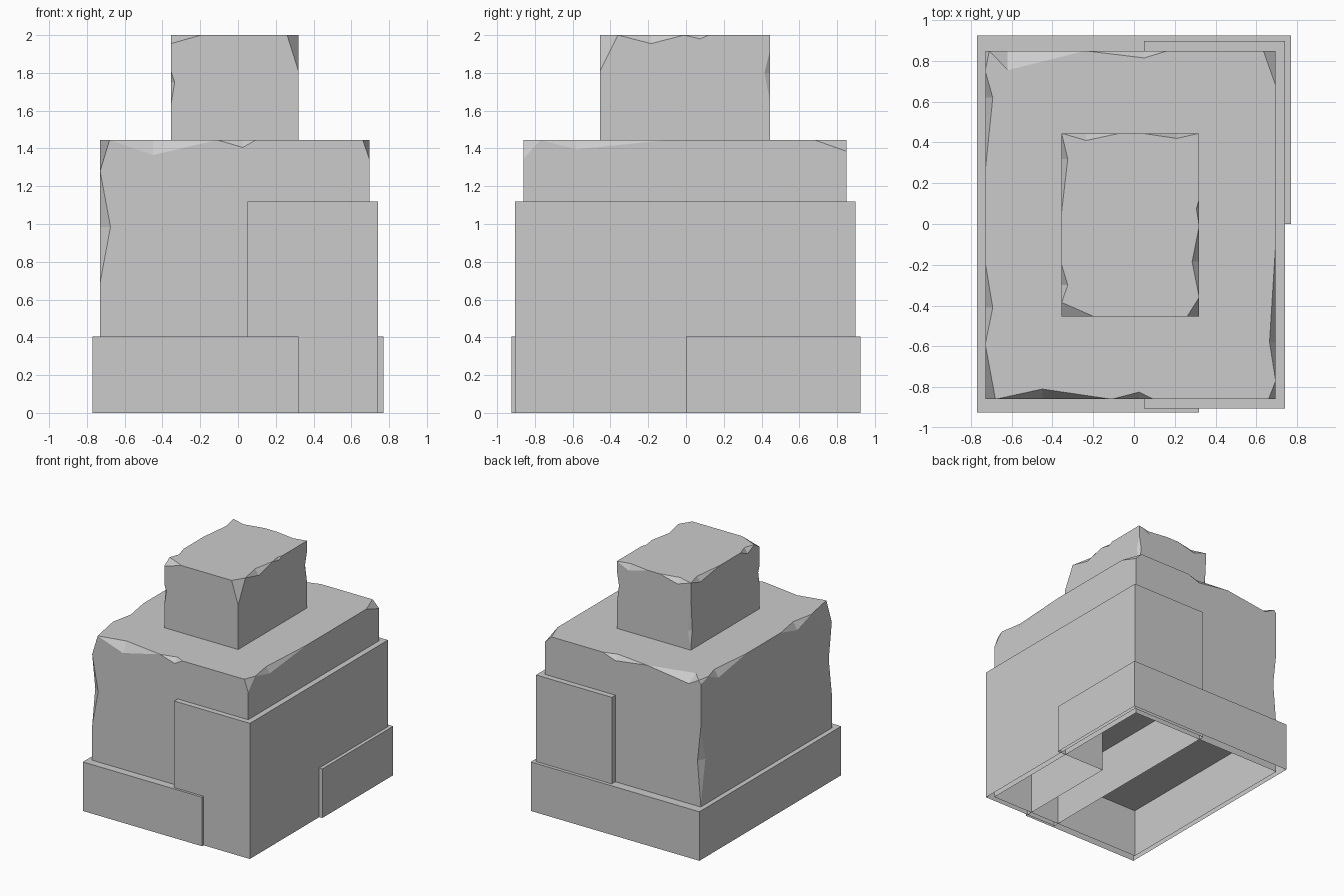
import bpy, bmesh

if "Cube" in bpy.data.objects:
    bpy.data.objects.remove(bpy.data.objects["Cube"])


def finish(name, bm):
    bmesh.ops.recalc_face_normals(bm, faces=bm.faces[:])
    mesh = bpy.data.meshes.new(name)
    bm.to_mesh(mesh)
    bm.free()
    obj = bpy.data.objects.new(name, mesh)
    bpy.context.collection.objects.link(obj)
    return obj


def chipped_box(name, lo, hi, corners={}, chips={}):
    """Open-bottomed box.
    corners: {(x,y,z side 0/1): cut length along each axis}
    chips: {(edge axis, side, side): [(start, middle, end, depth1, depth2)]}"""
    bm = bmesh.new()
    cache = {}
    lim = (lo, hi)

    def vert(p):
        key = tuple(round(c, 4) for c in p)
        if key not in cache:
            cache[key] = bm.verts.new(key)
        return cache[key]

    def inward(axis, side, d):
        return lim[side][axis] + (d if side == 0 else -d)

    def end_point(corner, axis):
        p = [lim[corner[i]][i] for i in range(3)]
        if corner in corners:
            p[axis] = inward(axis, corner[axis], corners[corner][axis])
        return p

    def chip_points(axis, s1, s2, chip):
        o1, o2 = [i for i in range(3) if i != axis]
        a, m, b, d1, d2 = chip
        pts = []
        for t, e1, e2 in ((a, 0, 0), (m, d1, 0), (m, 0, d2), (b, 0, 0)):
            p = [0, 0, 0]
            p[axis], p[o1], p[o2] = t, inward(o1, s1, e1), inward(o2, s2, e2)
            pts.append(p)
        return pts

    def face(points):
        vs = []
        for p in points:
            v = vert(p)
            if v not in vs:
                vs.append(v)
        bm.faces.new(vs)

    # Side and top polygons follow the chipped edges
    for k in range(3):
        u, w = [i for i in range(3) if i != k]
        for side in (0, 1):
            if k == 2 and side == 0:
                continue
            ring = []
            for su, sw in ((0, 0), (1, 0), (1, 1), (0, 1)):
                c = [0, 0, 0]
                c[k], c[u], c[w] = side, su, sw
                ring.append(tuple(c))
            loop = []
            for c0, c1 in zip(ring, ring[1:] + ring[:1]):
                ax = u if c0[u] != c1[u] else w
                o1, o2 = [i for i in range(3) if i != ax]
                seg = []
                for chip in sorted(chips.get((ax, c0[o1], c0[o2]), [])):
                    a, p, q, b = chip_points(ax, c0[o1], c0[o2], chip)
                    seg += [a, q if k == o1 else p, b]
                if c0[ax] == 1:
                    seg.reverse()
                loop += [end_point(c0, ax)] + seg + [end_point(c1, ax)]
            face(loop)
    # Broken facets
    for c in corners:
        face([end_point(c, i) for i in range(3)])
    for (ax, s1, s2), group in chips.items():
        for chip in group:
            a, p, q, b = chip_points(ax, s1, s2, chip)
            face([a, p, q])
            face([b, q, p])
    return finish(name, bm)


# Main stone block with chipped top rim
chipped_box(
    "main_block", (-.73, -.86, 0), (.695, .85, 1.445),
    corners={
        (0, 0, 1): (.05, .27, .165),
        (1, 0, 1): (.035, .09, .10),
        (1, 1, 1): (.06, .17, .06),
        (0, 1, 1): (.02, .10, .03),
    },
    chips={
        (0, 0, 1): [(-.68, -.45, -.11, .05, .08), (-.11, .025, .095, .035, .04)],
        (0, 1, 1): [(-.71, -.62, -.24, .095, .05), (-.24, .05, .165, .035, .04)],
        (1, 0, 1): [(-.59, -.41, -.19, .037, .06), (.26, .62, .75, .037, .06)],
        (1, 1, 1): [(-.77, -.58, -.10, .03, .05)],
        (2, 0, 0): [(.69, .985, 1.28, .055, .04)],
        (2, 0, 1): [(.42, .78, 1.06, .03, .06)],
    })

# Smaller stone block on top
chipped_box(
    "top_block", (-.355, -.455, 1.445), (.32, .445, 2.0),
    corners={
        (0, 0, 1): (.16, .07, .045),
        (1, 0, 1): (.06, .095, .19),
    },
    chips={
        (0, 1, 1): [(-.355, -.235, -.07, .035, .04), (.04, .21, .32, .025, .05)],
        (1, 0, 1): [(-.385, -.30, -.20, .03, .04), (.06, .32, .445, .03, .04)],
        (1, 1, 1): [(-.36, -.185, -.01, .035, .045), (-.01, .075, .12, .014, .02)],
        (2, 0, 0): [(1.63, 1.75, 1.81, .02, .02)],
        (2, 0, 1): [(1.46, 1.6, 1.9, .03, .02)],
        (2, 1, 1): [(1.65, 1.8, 1.92, .02, .03)],
    })

# Tall cladding wrapped around the right half
chipped_box("side_cladding", (.05, -.905, 0), (.742, .897, 1.12))

# Low plinth, cut away at the front right corner
outline = [(-.77, -.925), (.32, -.925), (.32, 0), (.77, 0), (.77, .925), (-.77, .925)]
bm = bmesh.new()
low = [bm.verts.new((x, y, 0)) for x, y in outline]
top = [bm.verts.new((x, y, .405)) for x, y in outline]
bm.faces.new(top)
for i in range(len(outline)):
    j = (i + 1) % len(outline)
    bm.faces.new((low[i], low[j], top[j], top[i]))
finish("plinth", bm)
